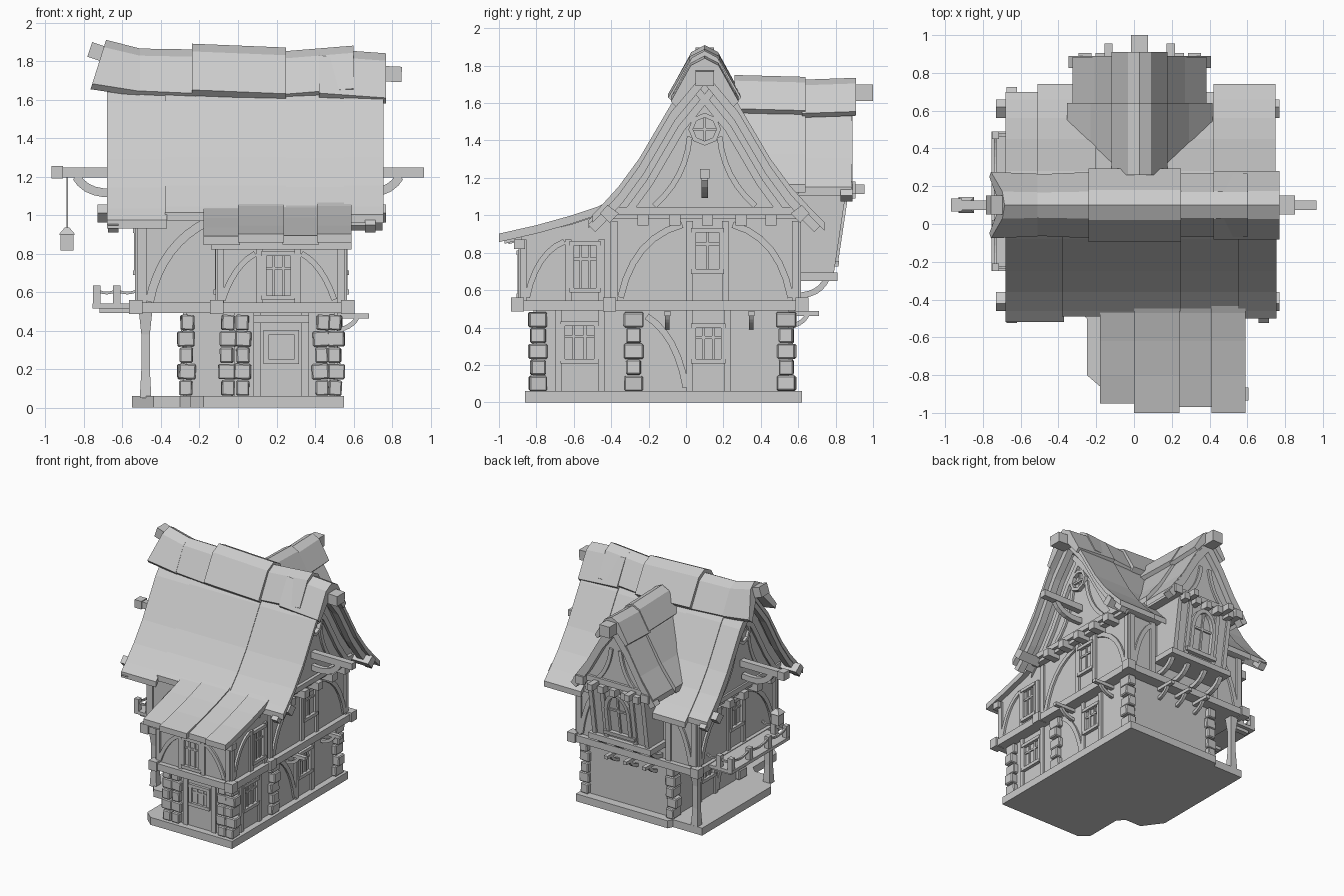
import bpy, bmesh, math, random
from mathutils import Vector

random.seed(4)
if "Cube" in bpy.data.objects:
    bpy.data.objects.remove(bpy.data.objects["Cube"])

clay = bpy.data.materials.new("plain_grey")
clay.use_nodes = True
GREY = (0.6, 0.6, 0.6, 1)
clay.diffuse_color = GREY
clay.node_tree.nodes["Principled BSDF"].inputs["Base Color"].default_value = GREY


# ---- helpers ----
def loft(name, rings, closed=False):
    """Skin a list of equal-length point rings into a solid."""
    bm = bmesh.new()
    rows = [[bm.verts.new(p) for p in ring] for ring in rings]
    n = len(rows[0])
    pairs = list(zip(rows, rows[1:])) + ([(rows[-1], rows[0])] if closed else [])
    for a, b in pairs:
        for i in range(n):
            j = (i + 1) % n
            bm.faces.new((a[i], a[j], b[j], b[i]))
    if not closed:
        bm.faces.new(rows[0])
        bm.faces.new(rows[-1])
    bmesh.ops.recalc_face_normals(bm, faces=bm.faces)
    mesh = bpy.data.meshes.new(name)
    bm.to_mesh(mesh)
    bm.free()
    mesh.materials.append(clay)
    ob = bpy.data.objects.new(name, mesh)
    bpy.context.collection.objects.link(ob)
    return ob


def box(name, x, y, z):
    return loft(name, [[(x[0], y[0], h), (x[1], y[0], h), (x[1], y[1], h), (x[0], y[1], h)] for h in z])


def prism(name, poly, wall, d0, d1):
    return loft(name, [[wall(u, v, d) for u, v in poly] for d in (d0, d1)])


def board(name, wall, pts, w=0.035, d=0.016, back=0.02, closed=False):
    """Plank following a path drawn on a wall plane."""
    pts = [Vector(p) for p in pts]
    rings, n = [], len(pts)
    for i, p in enumerate(pts):
        a = pts[i - 1] if i or closed else p
        b = pts[(i + 1) % n] if i < n - 1 or closed else p
        t = (b - a).normalized()
        s = Vector((-t.y, t.x)) * w / 2
        rings.append([wall(*(p + k * s), e) for k, e in ((1, -back), (1, d), (-1, d), (-1, -back))])
    return loft(name, rings, closed)


def arc(a, b, c, n=6):
    a, b, c = Vector(a), Vector(b), Vector(c)
    return [a.lerp(b, i / n).lerp(b.lerp(c, i / n), i / n) for i in range(n + 1)]


def window(name, wall, u, v, mullions=1, d=0.02):
    mid = (v[0] + v[1] * 2) / 3
    for k in u:
        board(name + "_jamb", wall, [(k, v[0]), (k, v[1])], 0.025, d)
    for h in v:
        board(name + "_rail", wall, [(u[0] - 0.012, h), (u[1] + 0.012, h)], 0.025, d + 0.006)
    board(name + "_bar", wall, [(u[0], mid), (u[1], mid)], 0.014, 0.01)
    for m in range(mullions):
        k = u[0] + (u[1] - u[0]) * (m + 1) / (mullions + 1)
        board(name + "_mullion", wall, [(k, v[0]), (k, v[1])], 0.014, 0.01)


def posts(name, wall, us, v, w=0.035):
    for u in us:
        board(name, wall, [(u, v[0]), (u, v[1])], w)


def east(p): return lambda u, v, d: (p + d, u, v)
def west(p): return lambda u, v, d: (p - d, u, v)
def south(p): return lambda u, v, d: (u, p - d, v)
def north(p): return lambda u, v, d: (u, p + d, v)
def plan(u, v, d): return (u, v, d)


# ---- base slab and wall bodies ----
prism("base_slab", [(.55, -.86), (.55, .62), (-.27, .62), (-.29, .58), (-.55, .58), (-.55, -.3), (-.44, -.45),
                    (-.3, -.45), (-.25, -.5), (-.25, -.8), (-.18, -.86)], plan, 0, 0.06)
box("ground_walls", (-.27, .5), (-.3, .55), (.05, .5))
box("ground_porch_walls", (-.02, .5), (-.8, -.3), (.05, .5))
box("upper_walls", (-.52, .55), (-.4, .6), (.5, 1))
prism("upper_porch_walls", [(-.38, .5), (-.88, .5), (-.88, .885), (-.62, .95), (-.38, 1.03)], east(0), -.1, .55)
box("floor_beam_main", (-.55, .59), (-.43, .64), (.49, .545))
box("floor_beam_porch", (-.13, .59), (-.92, -.4), (.49, .545))
for x, y in ((-.53, -.41), (.57, -.41), (.57, -.9), (-.11, -.9), (.57, .62), (-.53, .62)):
    box("beam_block", (x - .035, x + .035), (y - .035, y + .035), (.485, .56))

# ---- main roof: profile as distance from ridge and height ----
RIDGE = 0.1
SLOPE = [(0, 1.8), (.18, 1.58), (.35, 1.29), (.46, 1.14), (.56, 1.03), (.62, .97)]


def roof_strip(name, x, pts, thick=0.045):
    loft(name, [[(x[0], y, z), (x[1], y, z), (x[1], y, z - thick), (x[0], y, z - thick)] for y, z in pts])


def slope(side, lift=0, ext=0):
    pts = [(RIDGE + side * t, z + lift) for t, z in SLOPE]
    y, z = pts[-1]
    return pts[:-1] + [(y + side * ext, z - ext)]


for x0, x1, lift, ext in ((-.68, -.37, .004, 0), (-.38, .25, .014, -.03), (.24, .56, .006, 0), (.55, .755, .014, -.02)):
    roof_strip("front_roof_strip", (x0, x1), slope(-1, lift, ext))
for x0, x1, lift, ext in ((-.68, -.5, .004, -.02), (-.51, -.2, .014, .02), (-.21, .43, .004, -.02), (.42, .75, .014, .02)):
    roof_strip("back_roof_strip", (x0, x1), slope(1, lift, ext))
for x0, x1, lift, y in ((-.18, .01, 0, -.95), (0, .24, .012, -1), (.23, .42, .003, -.97), (.41, .59, .012, -1)):
    pts = [(-.42, 1.06), (-.47, 1.035), (-.62, .985), (-.8, .935), (y, .89)]
    roof_strip("porch_roof_strip", (x0, x1), [(a, z + lift) for a, z in pts])
box("porch_eave_beam", (-.14, .59), (-.92, -.86), (.82, .87))

# ---- ridge caps, the first with a raked end ----
CAP = [(-.195, -.24), (-.08, -.04), (0, 0), (.08, -.04), (.195, -.24), (.165, -.27), (0, -.08), (-.165, -.27)]
for x0, x1, z0, z1, w0, w1, rake in ((-.685, -.51, 1.91, 1.865, .9, .85, .3), (-.53, -.22, 1.865, 1.86, .83, .9, 0),
                                     (-.24, .25, 1.89, 1.87, 1, 1, 0), (.23, .6, 1.85, 1.88, .86, .86, 0),
                                     (.42, .77, 1.865, 1.84, .93, .93, 0)):
    loft("ridge_cap", [[(x + b * r, RIDGE + a * w, z + b * (w + 1) / 2) for a, b in CAP]
                       for x, z, w, r in ((x0, z0, w0, rake), (x1, z1, w1, 0))])
board("ridge_beam_right", south(-.05), [(.4, 1.75), (.85, 1.73)], .08, -.1, .2)
board("ridge_beam_left", south(-.05), [(-.77, 1.86), (-.4, 1.74)], .08, -.1, .2)

# ---- gable ends ----
gable = [(y, z - .04) for y, z in slope(-1)[:0:-1][1:] + slope(1)[:-1]]
prism("gable_walls", [(-.42, .98)] + gable + [(.62, .98)], east(0), -.57, .6)
for wall, name in ((east(.6), "left_gable"), (west(-.56), "right_gable")):
    for s in (-1, 1):
        edge = [(y, z - .055) for y, z in slope(s, 0, -.015)]
        board(name + "_barge_board", wall, edge, .055, .115, -.06)
        board(name + "_inner_rafter", wall, [(y - s * .055, z - .06) for y, z in edge[:-2]], .04, .025)
        board(name + "_curved_brace", wall,
              arc((RIDGE + s * .08, 1.42), (RIDGE + s * .1, 1.2), (RIDGE + s * .27, 1.05)), .03)
        y = RIDGE + s * .51
        prism(name + "_plate_end", [(y - .05, 1.01), (y + s * .01, 1.055), (y + .05, 1.01), (y, .96)], wall, -.02, .17)
    board(name + "_tie_beam", wall, [(-.38, 1.025), (.58, 1.025)], .04, .025)
    for y in (-.23, -.06, .115, .295, .455):
        board(name + "_corbel", wall, [(y, .945), (y, 1.005)], .06, .06, .1)
    ring = [(RIDGE + .075 * math.cos(k * math.pi / 4), 1.46 + .075 * math.sin(k * math.pi / 4)) for k in range(8)]
    board(name + "_round_window", wall, ring, .025, .03, closed=True)
    board(name + "_window_bar", wall, [(RIDGE, 1.39), (RIDGE, 1.53)], .015, .015)
    board(name + "_window_bar", wall, [(RIDGE - .07, 1.46), (RIDGE + .07, 1.46)], .015, .015)

# ---- projecting hoist arms and lantern ----
for s in (-1, 1):
    arm = south(RIDGE)
    board("hoist_arm", arm, [(s * .5, 1.222), (s * .965, 1.222)], .052, .025, .025)
    board("hoist_brace", arm, arc((s * .58, 1.12), (s * .78, 1.09), (s * .84, 1.2)), .045, .018, .018)
box("hoist_arm_tip", (-.97, -.91), (.065, .135), (1.19, 1.255))
box("lantern_rope", (-.892, -.884), (.096, .104), (.9, 1.2))
loft("lantern", [[(-.888 + r * a, RIDGE + r * b, z) for a, b in ((-1, -1), (1, -1), (1, 1), (-1, 1))]
                 for r, z in ((.034, .815), (.034, .9), (.042, .9), (.012, .935))])

# ---- timber framing, side walls ----
for wall, name in ((east(.55), "left_upper"), (west(-.52), "right_upper")):
    posts(name + "_post", wall, (-.385, .02, .21, .585), (.54, .97))
    board(name + "_brace", wall, arc((-.02, .95), (-.28, .88), (-.35, .56)))
    board(name + "_brace", wall, arc((.25, .95), (.5, .88), (.56, .56)))
    window(name + "_window", wall, (.04, .19), (.7, .92))
for wall, name in ((east(.5), "left_ground"), (west(-.27), "right_ground")):
    posts(name + "_post", wall, (.02, .22), (.06, .49))
    board(name + "_brace", wall, arc((-.21, .46), (-.05, .36), (0, .08)))
    window(name + "_window", wall, (.04, .2), (.22, .41), 2)
for wall, name in ((east(.55), "porch_left"), (west(-.1), "porch_right")):
    posts(name + "_post", wall, (-.87, -.63, -.45), (.54, .87))
    board(name + "_brace", wall, arc((-.65, .86), (-.8, .8), (-.85, .56)), .03)
    window(name + "_window", wall, (-.61, -.47), (.6, .85), 2)
porch_side = east(.5)
posts("porch_ground_post", porch_side, (-.68, -.45), (.06, .49))
window("porch_ground_window", porch_side, (-.66, -.48), (.22, .42), 2)

# ---- timber framing, front and back ----
front = south(-.88)
posts("porch_front_post", front, (-.09, .11, .31, .535), (.54, .85))
window("porch_front_window", front, (.135, .285), (.57, .8), 2)
for s in (-1, 1):
    board("porch_front_brace", front, arc((.21 + s * .12, .8), (.21 + s * .23, .74), (.21 + s * .29, .56)), .03)
main_front = south(-.4)
posts("main_front_post", main_front, (-.5,), (.54, 1), .05)
board("main_front_brace", main_front, arc((-.46, .55), (-.4, .85), (-.15, .97), 8), .045)
back = north(.6)
posts("main_back_post", back, (-.5, -.27, .33, .53), (.54, 1), .045)
board("main_back_brace", back, arc((-.29, .95), (-.42, .85), (-.47, .56)))
board("main_back_brace", back, arc((.35, .95), (.47, .85), (.51, .56)))

# ---- front door ----
entry = south(-.8)
posts("door_post", entry, (.1, .35), (.06, .49), .04)
board("door_lintel", entry, [(.08, .46), (.37, .46)], .04, .025)
box("door_leaf", (.12, .33), (-.805, -.79), (.06, .45))
window("door_window", entry, (.145, .305), (.24, .39), 2)

# ---- corner stones ----
for x, y in ((-.265, -.3), (-.055, -.79), (.025, -.79), (.435, -.79), (.505, -.79), (.505, -.28), (.505, .535), (-.265, .535)):
    for i in range(5):
        long = .01 if i % 2 else 0
        a, b = .034 + long, .047 - long + random.uniform(0, .008)
        z = .062 + i * .085
        ob = box("corner_stone", (-a, a), (-b, b), (0, .08))
        ob.location = (x + random.uniform(-.006, .006), y, z)
        ob.rotation_euler = (0, random.uniform(-.06, .06), random.uniform(-.05, .05))
        bev = ob.modifiers.new("bevel", "BEVEL")
        bev.width = .007
        bev.segments = 1

# ---- overhang posts, brackets ----
for y in (-.37, .55):
    loft("overhang_post", [[(-.48 + r * a, y + r * b, z) for a, b in ((-1, -1), (1, -1), (1, 1), (-1, 1))]
                           for r, z in ((.03, .05), (.022, .2), (.022, .38), (.035, .5))])


def bracket(name, wall):
    board(name + "_top", wall, [(0, .475), (.18, .475)], .026, .016, .016)
    board(name + "_brace", wall, arc((0, .4), (.09, .41), (.12, .47)), .024, .012, .012)


for y in (-.1, .35):
    bracket("side_bracket", lambda u, v, d, y=y: (.5 + u, y + d, v))
for x in (-.12, .05, .22):
    bracket("back_bracket", lambda u, v, d, x=x: (x + d, .53 + u, v))

# ---- balcony with rope rail ----
box("balcony_floor", (-.755, -.52), (-.25, .49), (.515, .54))
for y in (-.2, .12, .44):
    board("balcony_joist", south(y), [(-.72, .505), (-.27, .505)], .03, .02, .02)
rail = west(-.735)
ys = (-.23, .0, .24, .47)
for y in ys:
    board("balcony_post", rail, [(y, .53), (y, .635)], .04, .018)
for y0, y1 in zip(ys, ys[1:]):
    board("balcony_rope", rail, arc((y0, .615), ((y0 + y1) / 2, .56), (y1, .615)), .014, .006, .008)
for y in (ys[0], ys[-1]):
    board("balcony_end_post", south(y), [(-.63, .53), (-.63, .635)], .04, .02)
    for x0, x1 in ((-.735, -.63), (-.63, -.52)):
        board("balcony_end_rope", south(y), arc((x0, .61), ((x0 + x1) / 2, .58), (x1, .61)), .014, .006, .008)

# ---- back dormer ----
CX = 0.03
DSLOPE = [(.0, 1.68, .2), (.12, 1.52, .3), (.24, 1.31, .42), (.355, 1.15, .54)]
loft("dormer_bay", [[(CX - .25, .4, z), (CX + .25, .4, z), (CX + .25, y, z), (CX - .25, y, z)]
                    for z, y in ((.66, .77), (1.16, .845))])
prism("dormer_gable", [(CX - .29, 1.14), (CX + .29, 1.14), (CX, 1.63)], north(0), .35, .845)
dwall = north(.845)
for s in (-1, 1):
    for lift, grow, start, end in ((0, 0, .6, .885), (.016, .03, 0, .64)):
        loft("dormer_roof_panel", [[(CX + s * (t + grow * t / .36), y, z + lift - e)
                                    for y, e in ((max(start, y0), 0), (end, 0), (end, .045), (max(start, y0), .045))]
                                   for t, z, y0 in DSLOPE])
    board("dormer_barge_board", dwall, [(CX + s * t, z - .06) for t, z, _ in DSLOPE], .055, .045)
    board("dormer_brace", dwall, arc((CX + s * .04, 1.45), (CX + s * .06, 1.28), (CX + s * .16, 1.18)), .03)
    x = CX + s * .29
    box("dormer_plate", (x - .035, x + .035), (.5, .905), (1.115, 1.18))
    x = CX + s * .165
    box("dormer_long_corbel", (x - .022, x + .022), (.78, .955), (1.115, 1.165))
for y0, y1, z0, z1 in ((.26, .64, 1.75, 1.74), (.62, .91, 1.725, 1.735)):
    loft("dormer_cap", [[(CX + a * .76, y, z + b * .75) for a, b in CAP] for y, z in ((y0, z0), (y1, z1))])
box("dormer_ridge_beam", (CX - .045, CX + .045), (.7, 1), (1.61, 1.7))
board("dormer_tie_beam", dwall, [(CX - .27, 1.165), (CX + .27, 1.165)], .045, .02)
for k in range(-2, 3):
    x = CX + k * .105
    box("dormer_corbel", (x - .025, x + .025), (.78, .905), (1.09, 1.145))


def bay(u, v, d): return (CX + u, .77 + (v - .66) * .15 + d, v)


posts("bay_post", bay, (-.235, -.13, .13, .235), (.68, 1.12))
board("bay_arch", bay, [(-.1, .75)] + arc((-.1, .95), (-.08, 1.07), (0, 1.08), 4)
      + arc((0, 1.08), (.08, 1.07), (.1, .95), 4)[1:] + [(.1, .75)], .03, .03)
board("bay_mullion", bay, [(0, .75), (0, 1.07)], .016, .012)
board("bay_bar", bay, [(-.09, .94), (.09, .94)], .016, .012)
board("bay_sill", bay, [(-.14, .74), (.14, .74)], .03, .035)
box("bay_foot_beam", (CX - .28, CX + .28), (.58, .81), (.65, .695))
for k in (-.23, -.08, .08, .23):
    board("bay_curved_bracket", lambda u, v, d, k=k: (CX + k + d, u, v),
          arc((.58, .57), (.72, .57), (.755, .67)), .032, .016, .016)
